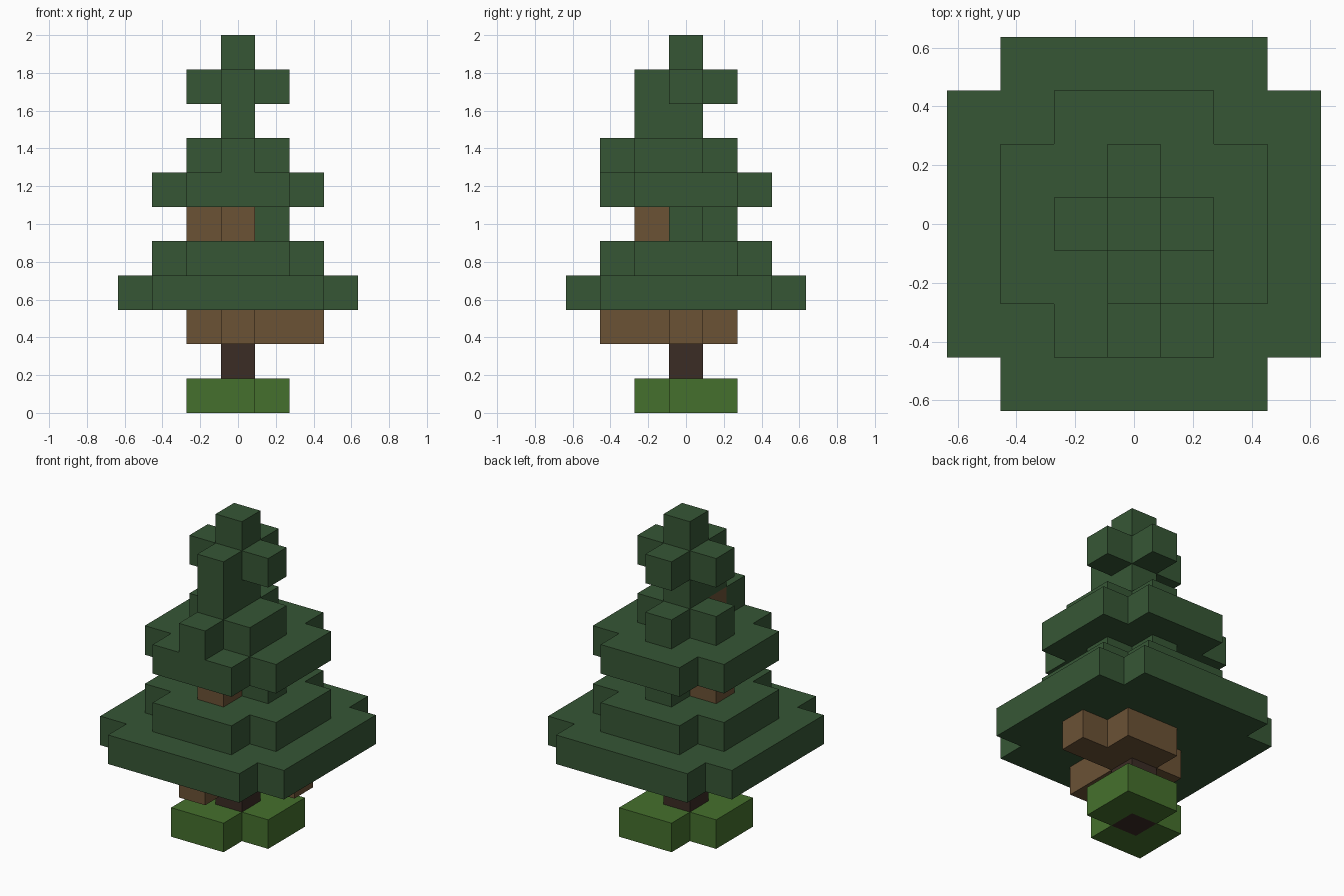
import bpy, bmesh
from mathutils import Vector

cube = bpy.data.objects.get("Cube")
if cube:
    bpy.data.objects.remove(cube, do_unlink=True)

U = 2 / 11  # block size: the tree is eleven blocks tall


def material(name, rgb):
    m = bpy.data.materials.new(name)
    m.use_nodes = True
    m.diffuse_color = (*rgb, 1)
    bsdf = next(n for n in m.node_tree.nodes if n.type == "BSDF_PRINCIPLED")
    bsdf.inputs["Base Color"].default_value = (*rgb, 1)
    bsdf.inputs["Roughness"].default_value = 0.9
    return m


needle = material("needle green", (0.037, 0.094, 0.036))
grass = material("grass green", (0.060, 0.163, 0.026))
branch = material("branch brown", (0.147, 0.084, 0.036))
bark = material("dark bark", (0.044, 0.025, 0.018))


def tier(r):
    """Square tier of blocks with its four corners removed."""
    span = range(-r, r + 1)
    return {(x, y) for x in span for y in span if abs(x) + abs(y) < 2 * r}


def layer(z, cells):
    return {(x, y, z) for x, y in cells}


centre = {(0, 0)}
plus = tier(1)
# The trunk runs up the middle, the other parts wrap around it
trunk = set().union(*(layer(z, centre) for z in range(8)))
parts = {
    "trunk": (bark, trunk),
    "grass_base": (grass, layer(0, plus | {(-1, -1), (1, 1)}) - trunk),
    "lower_branches": (branch, layer(2, plus | {(0, -2), (2, 0), (1, 1)}) - trunk),
    "bottom_tier": (needle, layer(3, tier(3)) - trunk),
    "second_tier": (needle, layer(4, tier(2)) - trunk),
    "middle_branches": (branch, layer(5, {(-1, 0), (0, -1)})),
    "middle_needles": (needle, layer(5, {(1, 0), (0, 1)})),
    "third_tier": (needle, layer(6, tier(2)) - trunk),
    "upper_branch": (branch, layer(7, {(0, -1)})),
    "upper_needles": (needle, layer(7, {(-1, 0), (0, 1), (1, 0), (1, -1), (0, -2)})),
    "crown_stem": (needle, layer(8, {(0, 0), (0, -1)})),
    "crown": (needle, layer(9, plus)),
    "tip": (needle, layer(10, centre)),
}
filled = set().union(*(cells for _, cells in parts.values()))


def build(name, mat, cells):
    """Join the blocks of a part, leaving out faces hidden by neighbours."""
    bm = bmesh.new()
    for cell in sorted(cells):
        mid = Vector(cell) + Vector((0, 0, 0.5))
        made = bmesh.ops.create_cube(bm, size=1)
        bmesh.ops.translate(bm, verts=made["verts"], vec=mid)
        faces = {f for v in made["verts"] for f in v.link_faces}
        hidden = []
        for f in faces:
            f.normal_update()
            beside = tuple(c + round(n) for c, n in zip(cell, f.normal))
            if beside in filled:
                hidden.append(f)
        bmesh.ops.delete(bm, geom=hidden, context="FACES")
    bmesh.ops.remove_doubles(bm, verts=bm.verts, dist=0.001)
    bmesh.ops.scale(bm, verts=bm.verts, vec=(U, U, U))
    mesh = bpy.data.meshes.new(name)
    bm.to_mesh(mesh)
    bm.free()
    mesh.materials.append(mat)
    bpy.context.collection.objects.link(bpy.data.objects.new(name, mesh))


for name, (mat, cells) in parts.items():
    build(name, mat, cells)
